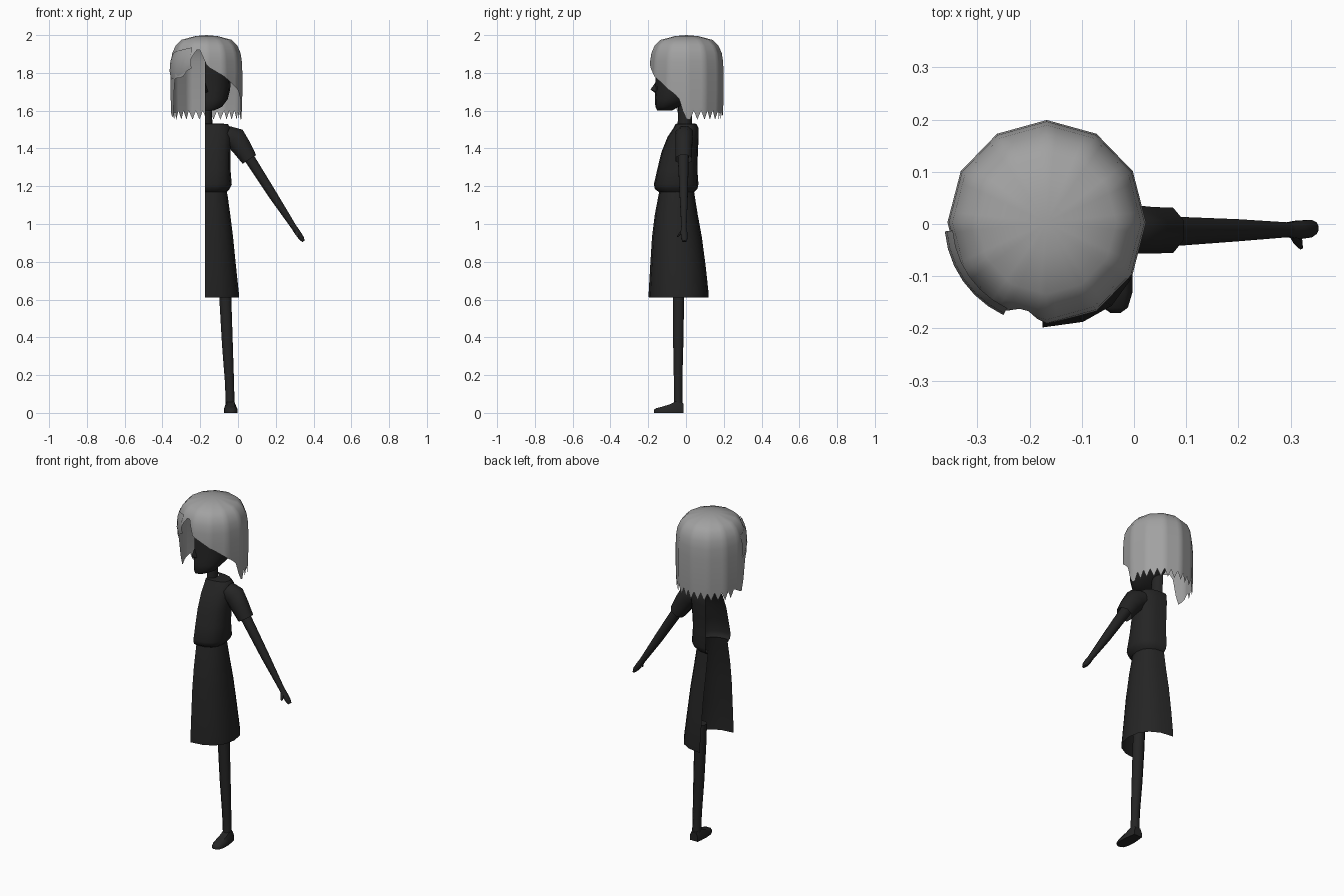
import bpy, math
from mathutils import Vector

CX = -0.175          # open centre plane of the half figure


def material(name, v):
    m = bpy.data.materials.new(name)
    m.diffuse_color = (v, v, v, 1)
    return m


DARK = material("charcoal", 0.018)
GREY = material("hair grey", 0.36)


def make(name, verts, faces, mat, angle=50):
    me = bpy.data.meshes.new(name)
    me.from_pydata(verts, [], faces)
    me.materials.append(mat)
    ob = bpy.data.objects.new(name, me)
    bpy.context.collection.objects.link(ob)
    bpy.ops.object.select_all(action='DESELECT')
    ob.select_set(True)
    bpy.context.view_layer.objects.active = ob
    bpy.ops.object.mode_set(mode='EDIT')
    bpy.ops.mesh.select_all(action='SELECT')
    bpy.ops.mesh.remove_doubles(threshold=0.0005)
    bpy.ops.mesh.normals_make_consistent(inside=False)
    bpy.ops.object.mode_set(mode='OBJECT')
    bpy.ops.object.shade_smooth_by_angle(angle=math.radians(angle))
    return ob


def skin(rows, n, wrap):
    """Quads joining rows of n vertices."""
    return [(r * n + i, r * n + (i + 1) % n, (r + 1) * n + (i + 1) % n, (r + 1) * n + i)
            for r in range(rows - 1) for i in range(n if wrap else n - 1)]


def half_loft(name, rings, power=1.0, n=9):
    """Open half shell; rings are (z, front y, back y, half width)."""
    verts = []
    for z, y0, y1, w in rings:
        for i in range(n):
            a = math.pi * i / (n - 1)
            s, c = math.sin(a), math.cos(a)
            verts.append((CX + w * max(s, 0) ** power,
                          (y0 + y1) / 2 - (y1 - y0) / 2 * math.copysign(abs(c) ** power, c), z))
    return make(name, verts, skin(len(rings), n, False), DARK)


def tube(name, rings, n=8, caps=True):
    """Limb; rings are (centre, radius across, radius along y)."""
    verts = []
    pts = [Vector(r[0]) for r in rings]
    for k, (c, ru, rv) in enumerate(rings):
        d = pts[min(k + 1, len(pts) - 1)] - pts[max(k - 1, 0)]
        u = Vector((d.z, 0, -d.x)).normalized()
        for i in range(n):
            a = 2 * math.pi * (i + 0.5) / n
            verts.append(pts[k] + u * ru * math.cos(a) + Vector((0, rv * math.sin(a), 0)))
    faces = skin(len(rings), n, True)
    if caps:
        m = len(verts)
        faces += [tuple(range(n)), tuple(range(m - n, m))]
    return make(name, verts, faces, DARK)


# Clothes: open on the centre plane
half_loft("shirt", [(1.17, -0.145, 0.045, 0.115), (1.185, -0.165, 0.06, 0.13),
                    (1.21, -0.17, 0.066, 0.142), (1.29, -0.152, 0.06, 0.135),
                    (1.38, -0.13, 0.063, 0.135), (1.46, -0.098, 0.067, 0.138),
                    (1.51, -0.065, 0.066, 0.135), (1.53, -0.055, 0.055, 0.12),
                    (1.533, -0.04, 0.035, 0.04)], 0.8)
half_loft("skirt", [(1.19, -0.138, 0.04, 0.112), (1.15, -0.146, 0.046, 0.12),
                    (1.05, -0.165, 0.062, 0.134), (0.93, -0.18, 0.084, 0.149),
                    (0.77, -0.19, 0.105, 0.165), (0.63, -0.198, 0.12, 0.18),
                    (0.61, -0.197, 0.119, 0.18)], 0.88)

# Head, neck and nose
half_loft("neck", [(1.50, -0.045, 0.03, 0.04), (1.66, -0.04, 0.035, 0.036)])
half_loft("head", [(1.60, -0.13, -0.09, 0.0), (1.60, -0.152, -0.075, 0.045),
                   (1.62, -0.162, -0.04, 0.09), (1.66, -0.165, 0.05, 0.12),
                   (1.71, -0.162, 0.10, 0.133), (1.78, -0.16, 0.125, 0.138),
                   (1.86, -0.16, 0.13, 0.135), (1.92, -0.13, 0.10, 0.105),
                   (1.955, 0.0, 0.0, 0.0)], 0.9)
make("nose", [(CX, -0.158, 1.755), (CX, -0.188, 1.712), (CX, -0.158, 1.69),
              (CX + 0.02, -0.155, 1.698)], [(0, 1, 3), (1, 2, 3)], DARK)

# Arm
tube("sleeve", [((-0.06, -0.008, 1.475), 0.05, 0.05), ((-0.015, -0.01, 1.455), 0.064, 0.05),
                ((0.02, -0.012, 1.405), 0.056, 0.048), ((0.06, -0.012, 1.342), 0.046, 0.047)], caps=False)
tube("arm", [((0.03, -0.014, 1.395), 0.032, 0.032), ((0.075, -0.014, 1.325), 0.030, 0.030),
             ((0.19, -0.012, 1.145), 0.025, 0.023), ((0.295, -0.011, 0.985), 0.016, 0.015)])
tube("hand", [((0.295, -0.011, 0.985), 0.016, 0.015), ((0.315, -0.011, 0.955), 0.017, 0.019),
              ((0.336, -0.009, 0.925), 0.015, 0.018), ((0.347, -0.008, 0.908), 0.008, 0.012)])
tube("thumb", [((0.305, -0.018, 0.965), 0.010, 0.009), ((0.314, -0.034, 0.945), 0.010, 0.008),
               ((0.319, -0.044, 0.932), 0.005, 0.005)], n=6)

# Leg and foot
tube("leg", [((-0.070, -0.040, 0.70), 0.034, 0.033), ((-0.066, -0.040, 0.58), 0.034, 0.032),
             ((-0.056, -0.041, 0.36), 0.031, 0.029), ((-0.045, -0.042, 0.16), 0.026, 0.024),
             ((-0.041, -0.041, 0.03), 0.025, 0.024)])
foot = []
for y, w, top in [(-0.014, 0.026, 0.05), (-0.045, 0.031, 0.066), (-0.085, 0.035, 0.045),
                  (-0.13, 0.034, 0.032), (-0.16, 0.024, 0.024), (-0.17, 0.010, 0.016)]:
    x = -0.04 + 0.06 * (y + 0.04) * -0.6
    foot += [(x - w, y, 0), (x + w, y, 0), (x + w, y, top * 0.5),
             (x + w * 0.6, y, top), (x - w * 0.6, y, top), (x - w, y, top * 0.5)]
make("foot", foot, skin(6, 6, True) + [tuple(range(6)), tuple(range(30, 36))], DARK)

# Hair: one bobbed shell whose hem height follows the angle from the front
HEM = [(-100, 1.60), (-86, 1.57), (-76, 1.56), (-70, 1.66), (-64, 1.77), (-44, 1.775),
       (-36, 1.80), (-28, 1.87), (-18, 1.92), (-9, 1.92), (-3, 1.85), (6, 1.825),
       (25, 1.79), (42, 1.755), (70, 1.69), (80, 1.655), (88, 1.54), (96, 1.60)]


def hem(deg, k):
    if deg <= HEM[0][0] or deg >= HEM[-1][0]:
        return 1.60 if k % 2 else 1.553
    for (a, z0), (b, z1) in zip(HEM, HEM[1:]):
        if a <= deg <= b:
            return z0 + (z1 - z0) * (deg - a) / (b - a)


N = 60
ROWS = [(2.0, 0.0), (1.995, 0.3), (1.975, 0.70), (1.945, 0.86), (1.905, 0.95),
        (1.86, 0.985), (1.80, 1.0), (1.70, 1.0), (1.62, 0.99), (1.55, 0.97)]
verts = []
for r, (z, f) in enumerate(ROWS):
    for k in range(N):
        deg = -180 + 360 * k / N
        a = math.radians(deg)
        # twelve-sided outline
        rad = 0.196 * math.cos(math.pi / 12) / math.cos(math.radians(deg % 30 - 15))
        low = hem(deg, k)
        zz = max(z, low)
        # radius at the clamped height, so trimmed rows collapse on the hem
        for (za, fa), (zb, fb) in zip(ROWS, ROWS[1:]):
            if zb <= zz <= za:
                ff = fa + (fb - fa) * (za - zz) / (za - zb)
                break
        verts.append((-0.167 + rad * 0.97 * ff * math.sin(a), 0.003 - rad * ff * math.cos(a), zz))
make("hair", verts, skin(len(ROWS), N, True), GREY, 60)

# Swept curl standing off the hair on the far side of the parting
curl = []
for d in range(-85, -24, 10):
    t = (d + 85) / 60
    for z, f in [(1.90 + 0.035 * t, 0.94), (1.86 + 0.04 * t, 1.0), (1.81 + 0.04 * t * t, 1.02),
                 (1.765 + 0.06 * t * t, 0.98)]:
        a = math.radians(d)
        rad = 0.192 * f
        curl.append((-0.167 + rad * math.sin(a), 0.003 - rad * math.cos(a), z))
make("hair_curl", curl, skin(7, 4, False), GREY, 60)
